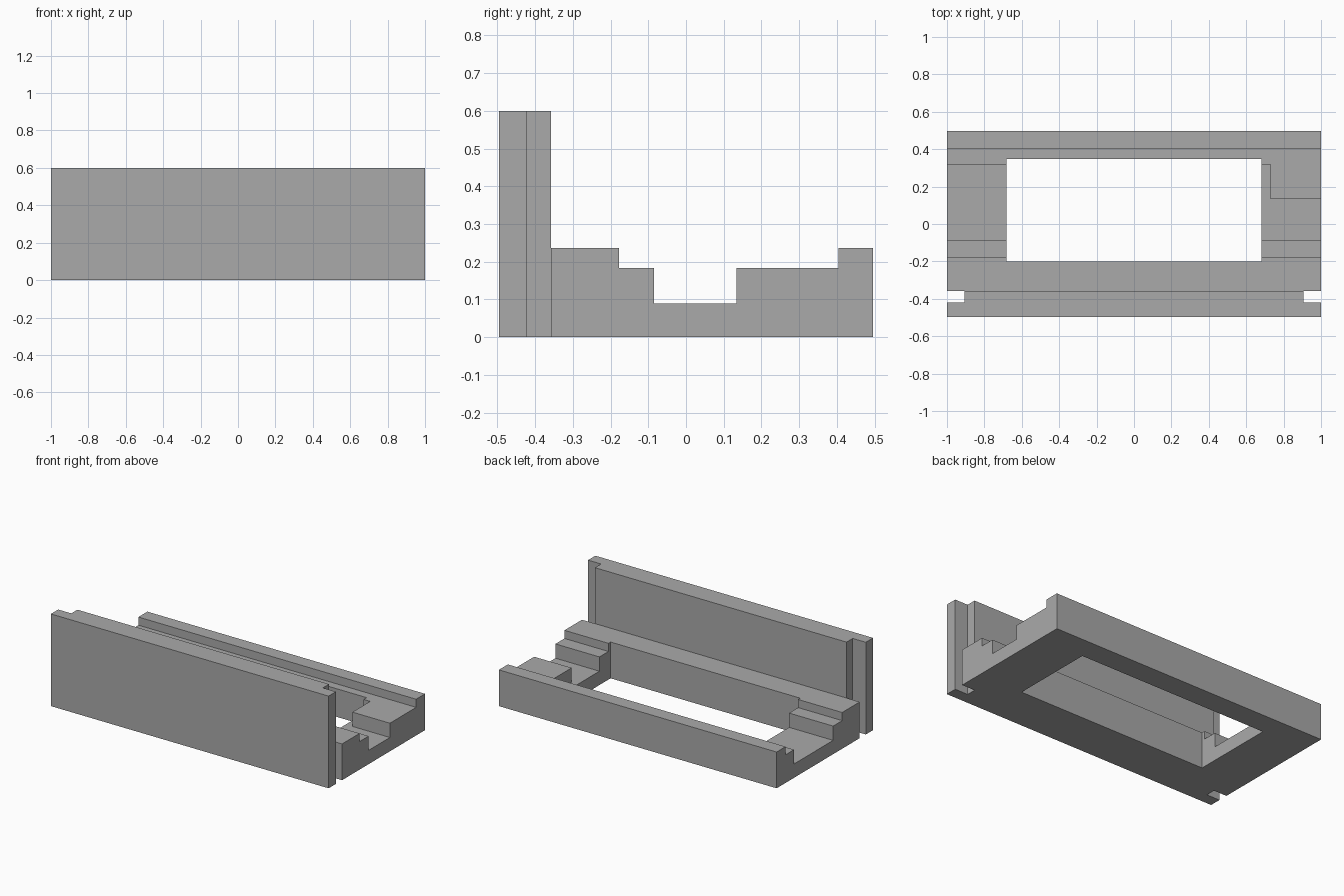
import bpy
import bmesh

# Remove the default cube
cube = bpy.data.objects.get("Cube")
if cube:
    bpy.data.objects.remove(cube, do_unlink=True)

# Single plain grey
grey = bpy.data.materials.new("plain grey")
grey.use_nodes = True
colour = (0.4, 0.4, 0.4, 1)
grey.diffuse_color = colour
grey.node_tree.nodes["Principled BSDF"].inputs["Base Color"].default_value = colour


def prism(name, outline, bottom, top):
    """Extrude a flat outline in x and y between two heights."""
    bm = bmesh.new()
    base = bm.faces.new([bm.verts.new((x, y, bottom)) for x, y in outline])
    raised = bmesh.ops.extrude_face_region(bm, geom=[base])["geom"]
    verts = [g for g in raised if isinstance(g, bmesh.types.BMVert)]
    bmesh.ops.translate(bm, verts=verts, vec=(0, 0, top - bottom))
    bmesh.ops.recalc_face_normals(bm, faces=bm.faces)
    mesh = bpy.data.meshes.new(name)
    bm.to_mesh(mesh)
    bm.free()
    mesh.materials.append(grey)
    obj = bpy.data.objects.new(name, mesh)
    bpy.context.scene.collection.objects.link(obj)
    return obj


def rect(x0, x1, y0, y1):
    return [(x0, y0), (x1, y0), (x1, y1), (x0, y1)]


def mirrored(half):
    """Complete an outline whose right half runs front to back."""
    return half + [(-x, y) for x, y in reversed(half)]


def carve(target, name, outline, floor, top=0.8):
    cutter = prism(name, outline, floor, top)
    cutter.hide_render = True
    mod = target.modifiers.new(name, "BOOLEAN")
    mod.operation = "DIFFERENCE"
    mod.solver = "EXACT"
    mod.object = cutter
    bpy.context.view_layer.objects.active = target
    bpy.ops.object.modifier_apply(modifier=name)
    bpy.data.objects.remove(cutter, do_unlink=True)


FRONT, BACK = -0.496, 0.496     # outer faces
WALL_BACK = -0.358              # rear of the tall front wall
DECK, STEP, FLOOR = 0.236, 0.183, 0.09
INSIDE, OUTSIDE = 0.5, 1.2      # cutter ends within the hole and past the sides

# Tall blank with a vertical slot at each end of the front wall
frame = prism("stepped_frame", mirrored([
    (1, FRONT), (1, -0.421), (0.906, -0.421),
    (0.906, WALL_BACK), (1, WALL_BACK), (1, BACK)]), 0, 0.6)

# Lower the deck behind the wall
carve(frame, "deck_cut", rect(-OUTSIDE, OUTSIDE, WALL_BACK, 0.7), DECK)

# Rectangular opening through the base
carve(frame, "opening_cut", rect(-0.683, 0.683, -0.2, 0.348), -0.2)

# First step: both ends and the ledge along the rear bar
carve(frame, "step_cut", mirrored([
    (INSIDE, 0.2), (INSIDE, -0.178), (OUTSIDE, -0.178),
    (OUTSIDE, 0.404)]), STEP)

# Low channel at the right end
carve(frame, "right_channel_cut",
      rect(-OUTSIDE, -INSIDE, -0.085, 0.317), FLOOR)

# Low channel at the left end, leaving a raised corner pad
carve(frame, "left_channel_cut", [
    (INSIDE, -0.085), (OUTSIDE, -0.085), (OUTSIDE, 0.134),
    (0.73, 0.134), (0.73, 0.317), (INSIDE, 0.317)], FLOOR)
